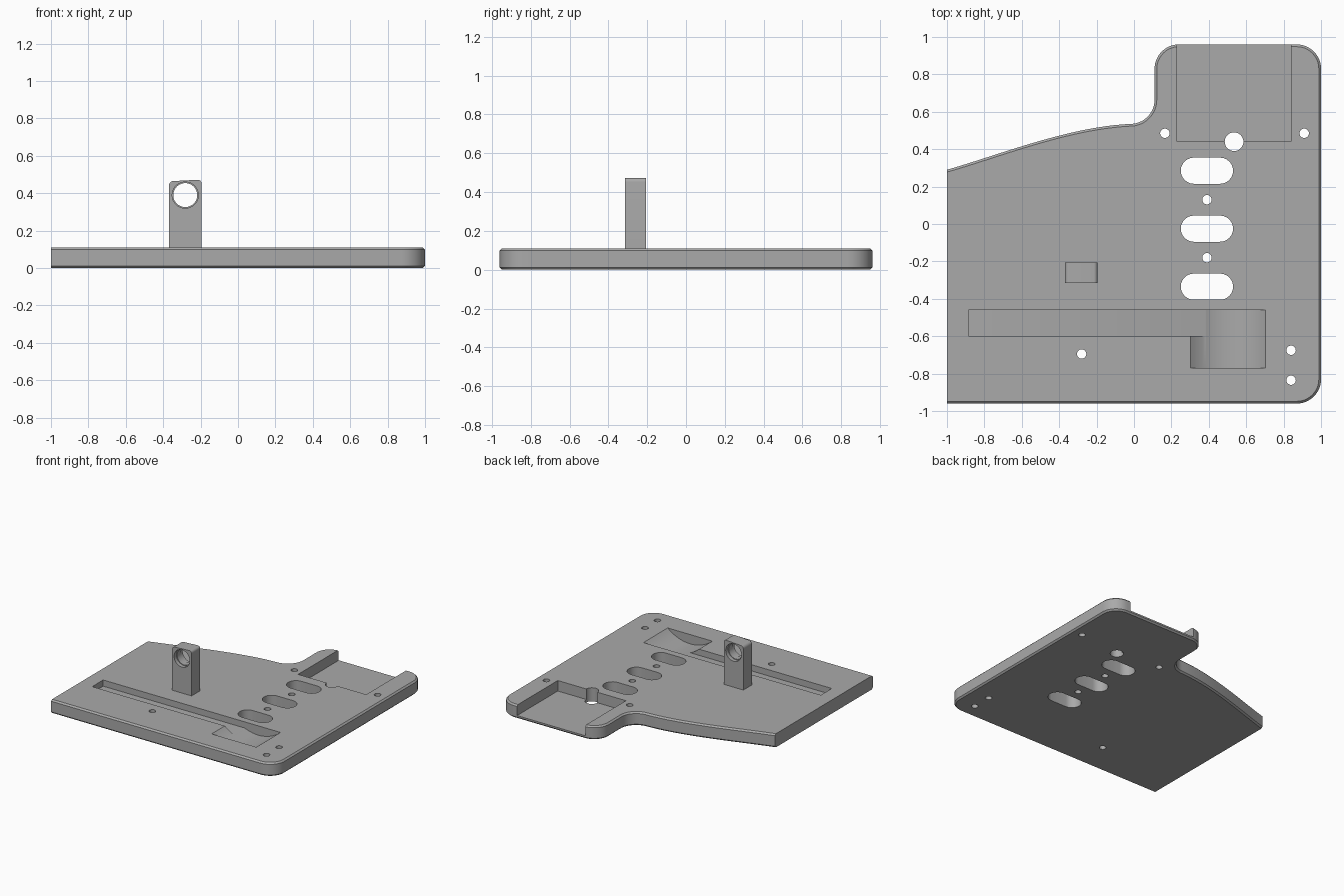
import bpy, bmesh, math
from mathutils import Vector
from mathutils.geometry import interpolate_bezier

cube = bpy.data.objects.get("Cube")
if cube:
    bpy.data.objects.remove(cube)

grey = bpy.data.materials.new("plain grey")
grey.use_nodes = True
colour = (0.40, 0.40, 0.40, 1)
grey.diffuse_color = colour
grey.node_tree.nodes["Principled BSDF"].inputs["Base Color"].default_value = colour

THICK = 0.11


def arc(cx, cy, r, start, end, n=12):
    angles = [math.radians(start + (end - start) * i / n) for i in range(n + 1)]
    return [(cx + r * math.cos(a), cy + r * math.sin(a)) for a in angles]


def prism(name, outline, low, high, axis="z", chamfer=0):
    """Extrude a closed outline; axis z uses (x, y), axis y uses (x, z)."""
    def place(p, d):
        return (p[0], p[1], d) if axis == "z" else (p[0], d, p[1])
    bm = bmesh.new()
    base = bm.faces.new([bm.verts.new(place(p, low)) for p in outline])
    grown = bmesh.ops.extrude_face_region(bm, geom=[base], use_keep_orig=True)
    top = [g for g in grown["geom"] if isinstance(g, bmesh.types.BMFace)]
    verts = [g for g in grown["geom"] if isinstance(g, bmesh.types.BMVert)]
    bmesh.ops.translate(bm, verts=verts, vec=place((0, 0), high - low))
    bmesh.ops.recalc_face_normals(bm, faces=bm.faces)
    if chamfer:
        rims = list(base.edges) + [e for f in top for e in f.edges]
        bmesh.ops.bevel(bm, geom=rims, offset=chamfer, segments=1,
                        affect="EDGES", profile=0.5)
    mesh = bpy.data.meshes.new(name)
    bm.to_mesh(mesh)
    bm.free()
    mesh.materials.append(grey)
    obj = bpy.data.objects.new(name, mesh)
    bpy.context.collection.objects.link(obj)
    return obj


def rect(x0, x1, y0, y1):
    return [(x0, y0), (x1, y0), (x1, y1), (x0, y1)]


def circle(x, y, r, n=32):
    return arc(x, y, r, 0, 360, n)[:-1]


def cut(target, cutter):
    cutter.hide_render = True
    mod = target.modifiers.new("cut", "BOOLEAN")
    mod.operation, mod.solver, mod.object = "DIFFERENCE", "EXACT", cutter
    bpy.context.view_layer.objects.active = target
    bpy.ops.object.modifier_apply(modifier=mod.name)
    bpy.data.objects.remove(cutter)


def smooth(obj):
    bpy.ops.object.select_all(action="DESELECT")
    obj.select_set(True)
    bpy.context.view_layer.objects.active = obj
    bpy.ops.object.shade_smooth_by_angle(angle=math.radians(25))


# Base plate outline, running past the flat side so it can be trimmed
sweep = interpolate_bezier(Vector((-0.02, 0.535)), Vector((-0.35, 0.52)),
                           Vector((-0.72, 0.37)), Vector((-1, 0.29)), 24)
outline = [(-1.1, -0.96)]
outline += arc(0.87, -0.83, 0.13, -90, 0)
outline += arc(0.87, 0.83, 0.13, 0, 90)
outline += arc(0.24, 0.83, 0.13, 90, 180)
outline += arc(-0.02, 0.665, 0.13, 0, -90)
outline += [(p.x, p.y) for p in sweep[1:]]
outline += [(-1.1, 0.262)]
plate = prism("base_plate", outline, 0, THICK, chamfer=0.012)
cut(plate, prism("side_trim", rect(-1.3, -1, -1.2, 1), -0.2, 0.3))

# Open pocket at the back
cut(plate, prism("pocket_cutter", rect(0.23, 0.84, 0.44, 1.1), 0.025, 0.3))

# Long shallow slot and the round-bottomed trough at its end
cut(plate, prism("slot_cutter", rect(-0.885, 0.5, -0.60, -0.46), THICK - 0.05, 0.3))
radius = 0.304
trough = circle(0.503, THICK - 0.075 + radius, radius, 96)
cut(plate, prism("trough_cutter", trough, -0.77, -0.46, axis="y"))

# Row of long rounded openings
for y in (0.285, -0.025, -0.335):
    opening = arc(0.46, y, 0.07, -90, 90) + arc(0.32, y, 0.07, 90, 270)
    cut(plate, prism("opening_cutter", opening, -0.1, 0.3))

# Drilled holes
holes = [(0.165, 0.485), (0.91, 0.485), (0.39, 0.13), (0.39, -0.18),
         (-0.28, -0.695), (0.84, -0.675), (0.84, -0.835)]
for x, y in holes:
    cut(plate, prism("hole_cutter", circle(x, y, 0.025), -0.1, 0.3))
cut(plate, prism("wide_hole_cutter", circle(0.535, 0.44, 0.05), -0.1, 0.3))
smooth(plate)

# Upright post with a stepped eye through it
profile = [(-0.37, THICK - 0.01), (-0.195, THICK - 0.01)]
profile += arc(-0.215, 0.452, 0.02, 0, 90, 6)
profile += arc(-0.345, 0.44, 0.025, 90, 180, 6)
post = prism("post", profile, -0.315, -0.205, axis="y")
cut(post, prism("eye_cutter", circle(-0.282, 0.39, 0.064, 48), -0.4, -0.1, axis="y"))
for y0, y1 in ((-0.4, -0.285), (-0.235, -0.1)):
    cut(post, prism("eye_step_cutter", circle(-0.282, 0.39, 0.07, 48), y0, y1, axis="y"))
smooth(post)
